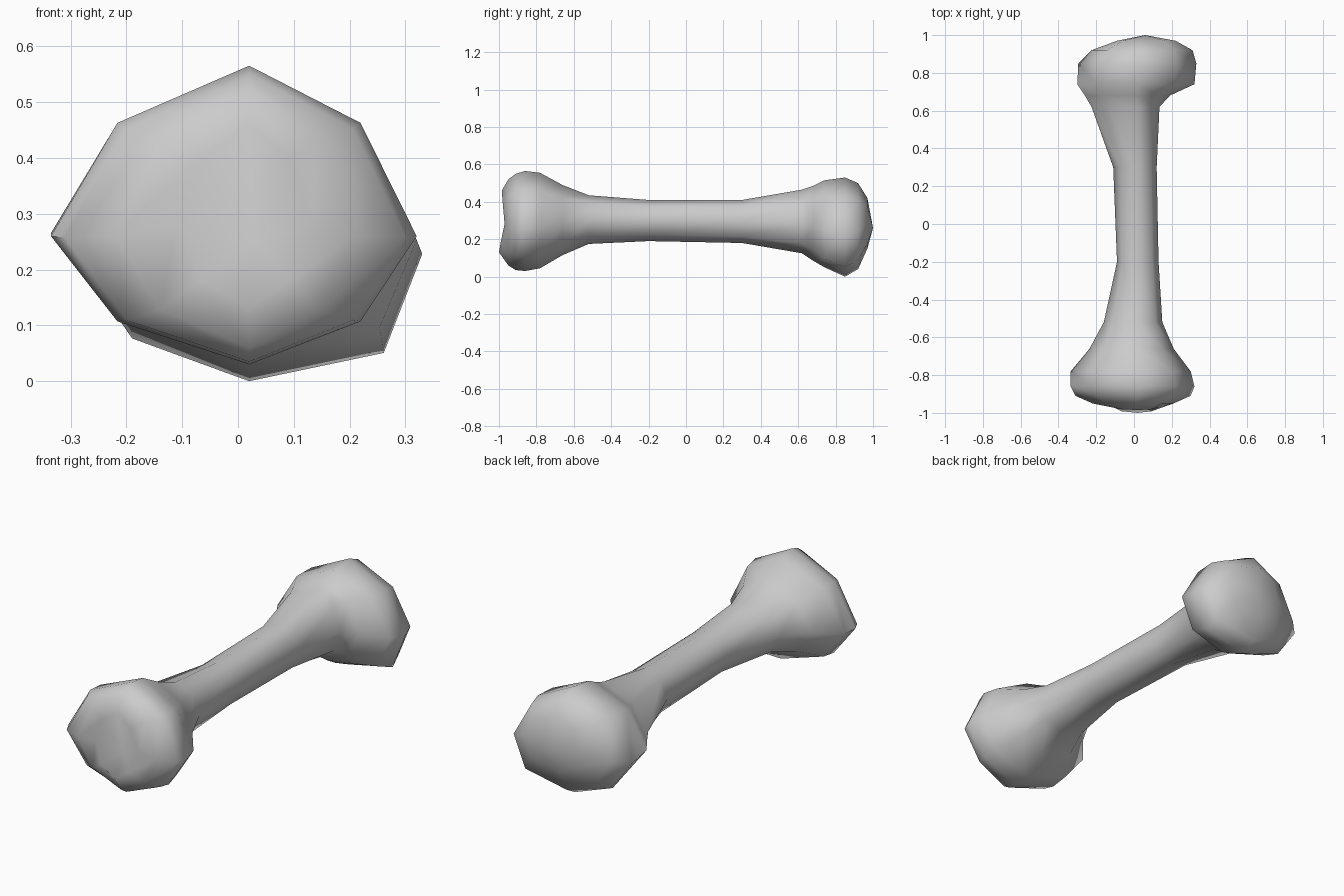
import bpy
import bmesh
from math import cos, sin, pi, radians

default_cube = bpy.data.objects.get("Cube")
if default_cube:
    bpy.data.objects.remove(default_cube, do_unlink=True)

SIDES = 8

# Cross-sections from front to back: y, left x, right x, bottom z, top z
SECTIONS = [
    (-0.985, -0.11, 0.13, 0.13, 0.46),
    (-0.95, -0.22, 0.21, 0.06, 0.52),
    (-0.91, -0.31, 0.30, 0.035, 0.55),
    (-0.86, -0.335, 0.32, 0.03, 0.565),
    (-0.78, -0.335, 0.30, 0.045, 0.555),
    (-0.66, -0.235, 0.21, 0.115, 0.49),
    (-0.52, -0.16, 0.15, 0.175, 0.435),
    (-0.2, -0.09, 0.13, 0.19, 0.41),
    (0.3, -0.11, 0.12, 0.18, 0.41),
    (0.62, -0.225, 0.135, 0.125, 0.465),
    (0.68, -0.26, 0.19, 0.085, 0.485),
    (0.74, -0.30, 0.32, 0.05, 0.515),
    (0.85, -0.295, 0.33, 0.0, 0.53),
    (0.92, -0.225, 0.31, 0.04, 0.50),
    (0.97, -0.09, 0.22, 0.15, 0.42),
]


def make_material(name, color):
    material = bpy.data.materials.new(name)
    material.use_nodes = True
    material.diffuse_color = color
    shader = next(n for n in material.node_tree.nodes if n.type == "BSDF_PRINCIPLED")
    shader.inputs["Base Color"].default_value = color
    return material


def section_points(y, left, right, bottom, top):
    """Uneven oval whose four extremes touch the given limits."""
    height = top - bottom
    mid_x = 0.02
    mid_z = (top + bottom) / 2 - 0.12 * (height - 0.22)
    points = []
    for side in range(SIDES):
        angle = 2 * pi * side / SIDES
        across, up = cos(angle), sin(angle)
        reach_x = right - mid_x if across > 0 else mid_x - left
        reach_z = top - mid_z if up > 0 else mid_z - bottom
        diagonal = side % 2 == 1
        swell = 0.94 if diagonal and height > 0.3 else 1
        # The back knuckle is fuller at its lower left corner
        if diagonal and y > 0.7 and across > 0 and up < 0:
            swell = 1.1
        points.append([mid_x + across * reach_x * swell, y,
                       mid_z + up * reach_z * swell])
    return points


def loft_bone(name, material):
    bm = bmesh.new()
    rings = []
    for section in SECTIONS:
        points = section_points(*section)
        # The front rim is saddle shaped, with its lower lip furthest out
        if section is SECTIONS[0]:
            for side, point in enumerate(points):
                up = sin(2 * pi * side / SIDES)
                point[1] += 0.015 * (1 - abs(up)) - 0.015 * max(0, -up)
        rings.append([bm.verts.new(point) for point in points])

    # Skin between neighbouring sections
    for near, far in zip(rings, rings[1:]):
        for i in range(SIDES):
            j = (i + 1) % SIDES
            bm.faces.new((near[i], near[j], far[j], far[i]))

    # Dished front end and domed back end
    for ring, centre in ((rings[0], (0.03, -0.945, 0.25)),
                         (rings[-1], (0.06, 1.0, 0.26))):
        hub = bm.verts.new(centre)
        for i in range(SIDES):
            bm.faces.new((ring[i], ring[(i + 1) % SIDES], hub))

    bmesh.ops.recalc_face_normals(bm, faces=bm.faces)
    mesh = bpy.data.meshes.new(name)
    bm.to_mesh(mesh)
    bm.free()
    mesh.materials.append(material)
    bone = bpy.data.objects.new(name, mesh)
    bpy.context.collection.objects.link(bone)
    return bone


# Single bone with a slim shaft and two knuckled ends
bone = loft_bone("bone", make_material("bone grey", (0.6, 0.6, 0.6, 1)))
bpy.ops.object.select_all(action="DESELECT")
bone.select_set(True)
bpy.context.view_layer.objects.active = bone
bpy.ops.object.shade_smooth_by_angle(angle=radians(60))
